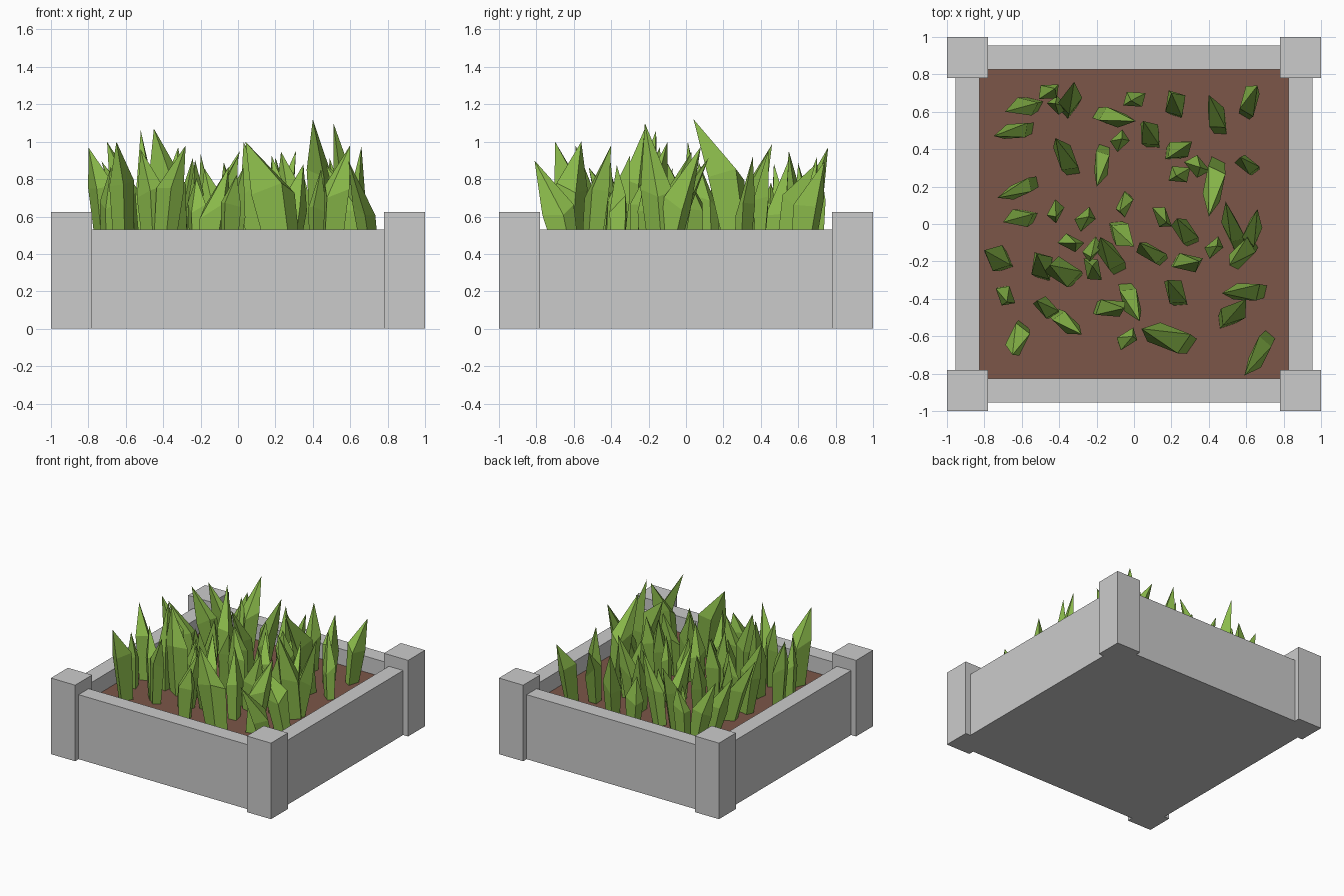
import bpy, bmesh, math, random
from mathutils import Vector

if "Cube" in bpy.data.objects:
    bpy.data.objects.remove(bpy.data.objects["Cube"])

random.seed(4)
SOIL_Z = 0.40


def material(name, color):
    m = bpy.data.materials.new(name)
    m.diffuse_color = color
    m.use_nodes = True
    m.node_tree.nodes["Principled BSDF"].inputs["Base Color"].default_value = m.diffuse_color
    return m


def finish(name, bm, mat=None):
    bmesh.ops.recalc_face_normals(bm, faces=bm.faces)
    mesh = bpy.data.meshes.new(name)
    bm.to_mesh(mesh)
    bm.free()
    ob = bpy.data.objects.new(name, mesh)
    bpy.context.collection.objects.link(ob)
    if mat:
        mesh.materials.append(mat)
    return ob


def box(name, lo, hi, mat=None):
    bm = bmesh.new()
    bmesh.ops.create_cube(bm, size=1)
    lo, hi = Vector(lo), Vector(hi)
    for v in bm.verts:
        v.co = (lo + hi) / 2 + v.co * (hi - lo)
    return finish(name, bm, mat)


def blade(bm, tip, base, size=1.0):
    # four-sided spike: narrow foot, wider belly, leaning point
    tip, base = Vector(tip), Vector(base)
    lean = tip.xy - base.xy
    spin = math.atan2(lean.y, lean.x) + random.uniform(-0.4, 0.4)
    a = size * random.uniform(0.075, 0.095)
    b = size * random.uniform(0.05, 0.065)
    rings = []
    for t, k, bend in ((0, 0.75, 0), (random.uniform(0.45, 0.6), 1.0, 0.3)):
        c = base.lerp(tip, t)
        c.x, c.y = base.xy.lerp(tip.xy, bend)
        ring = []
        for i in range(4):
            u = math.tau * i / 4 + 0.5
            x, y = a * k * math.cos(u), b * k * math.sin(u)
            off = Vector((x * math.cos(spin) - y * math.sin(spin),
                          x * math.sin(spin) + y * math.cos(spin),
                          random.uniform(-0.05, 0.05) if t else 0))
            ring.append(bm.verts.new(c + off))
        rings.append(ring)
    top = bm.verts.new(tip)
    low, mid = rings
    bm.faces.new(low)
    for i in range(4):
        j = (i + 1) % 4
        bm.faces.new((low[i], low[j], mid[j], mid[i]))
        bm.faces.new((mid[i], mid[j], top))


brown = material("soil_brown", (0.20, 0.092, 0.065, 1))
green = material("grass_green", (0.26, 0.50, 0.07, 1))

# corner posts
for sx in (-1, 1):
    for sy in (-1, 1):
        box("corner_post", (sx * 0.89 - 0.11, sy * 0.89 - 0.11, 0),
            (sx * 0.89 + 0.11, sy * 0.89 + 0.11, 0.625))

# side walls between the posts
for s in (-1, 1):
    lo, hi = sorted((s * 0.825, s * 0.955))
    box("wall_front_back", (-0.78, lo, 0), (0.78, hi, 0.53))
    box("wall_left_right", (lo, -0.78, 0), (hi, 0.78, 0.53))

# soil bed; its underside is the plain grey base
box("base", (-0.825, -0.825, 0), (0.825, 0.825, 0.05))
box("soil", (-0.825, -0.825, 0.05), (0.825, 0.825, SOIL_Z), brown)

# leaning blades: tip x, tip y, foot x, foot y
leaning = [
    (-.69, .60, -.54, .64), (-.75, .47, -.58, .51), (-.32, .76, -.35, .62),
    (.01, .55, -.17, .58), (-.42, .46, -.34, .31), (-.73, .14, -.55, .21),
    (-.70, .01, -.57, .04), (-.20, .20, -.16, .38), (.40, .69, .46, .52),
    (.66, .74, .60, .62), (.20, .70, .23, .62), (.05, .55, .10, .45),
    (.31, .44, .21, .38), (.49, .12, .55, -.10), (.66, .08, .62, -.10),
    (-.18, -.07, -.10, -.22), (.00, -.12, -.09, -.03),
    (.23, .03, .29, -.07), (.03, -.10, .12, -.18), (.47, -.37, .66, -.36),
    (.60, -.40, .50, -.51), (.59, -.81, .71, -.63), (-.28, -.59, -.40, -.50),
    (.03, -.52, -.04, -.36), (-.05, -.45, -.16, -.45), (.35, -.20, .26, -.21),
    (.18, -.30, .24, -.39), (-.52, -.41, -.45, -.46)]
# large blades: tip x, y, z, foot x, y, size
large = [(.40, .04, 1.12, .44, .29, 1.25), (.51, -.22, 1.10, .61, -.13, 1.1),
         (-.52, -.16, 1.06, -.48, -.25, 1.1), (-.45, -.22, 1.07, -.35, -.27, 1.4),
         (-.80, -.14, .97, -.70, -.20, 1.1), (-.65, -.70, 1.00, -.61, -.58, 1.1),
         (.04, -.56, 1.00, .25, -.63, 1.4)]
# near-upright tufts
upright = [
    (-.47, .70), (.01, .67), (.62, .30), (.14, .05), (-.42, .08), (-.27, .02),
    (-.35, -.10), (-.22, -.12), (-.22, -.25), (-.69, -.37), (-.05, -.62),
    (.42, -.13), (-.04, .12), (-.08, .44), (.25, .27), (.33, .31), (-.40, .63)]

bm = bmesh.new()
foot = SOIL_Z - 0.02
for tx, ty, fx, fy in leaning:
    blade(bm, (tx, ty, random.uniform(0.85, 1.0)), (fx, fy, foot))
for tx, ty, tz, fx, fy, size in large:
    blade(bm, (tx, ty, tz), (fx, fy, foot), size)
for x, y in upright:
    tip = (x + random.uniform(-.06, .06), y + random.uniform(-.06, .06))
    blade(bm, (*tip, random.uniform(0.78, 0.92)), (x, y, foot), 0.85)
finish("grass_blades", bm, green)
